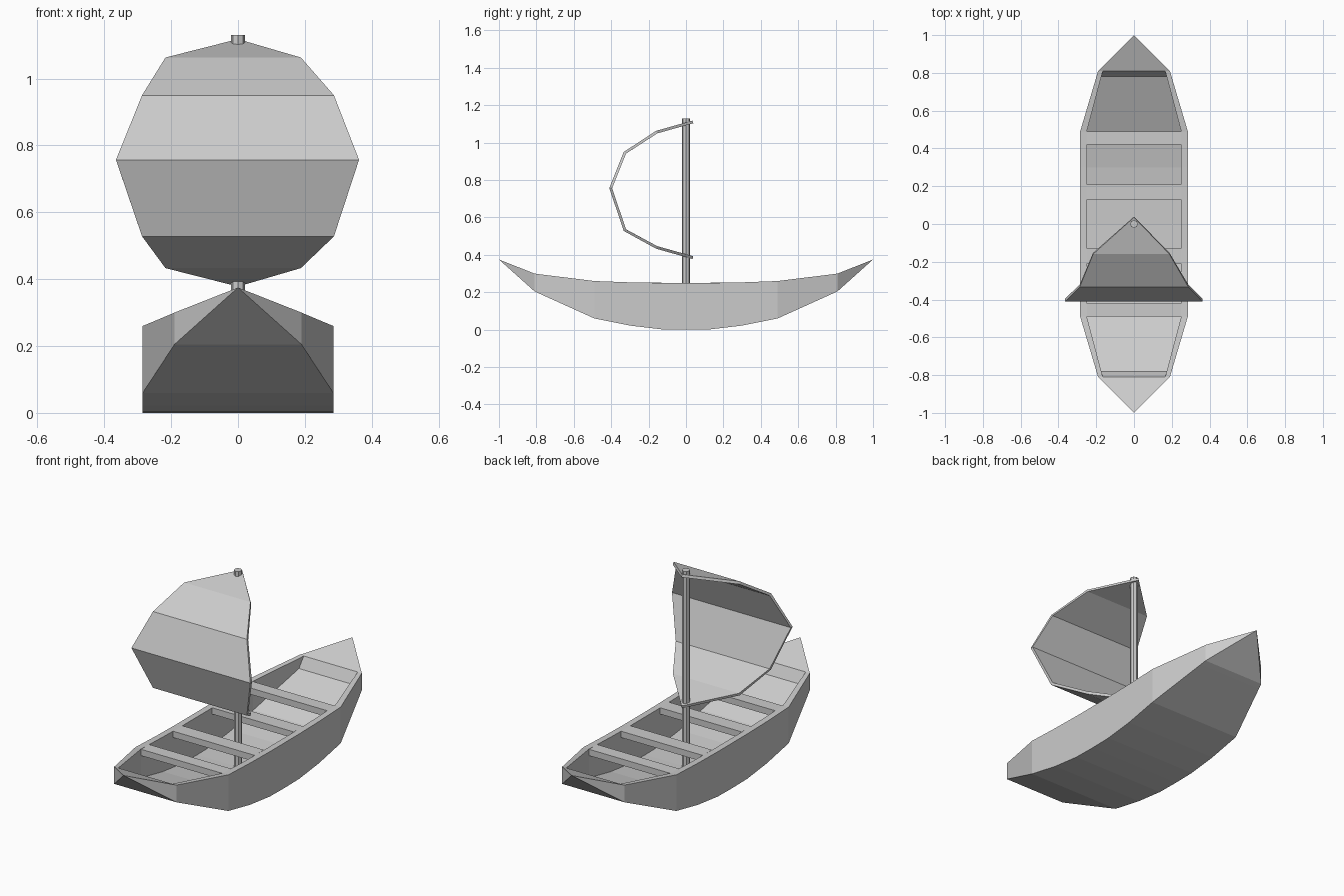
import bpy, bmesh

cube = bpy.data.objects.get("Cube")
if cube:
    bpy.data.objects.remove(cube, do_unlink=True)

grey = bpy.data.materials.new("light_grey")
grey.use_nodes = True
grey.diffuse_color = (0.6, 0.6, 0.6, 1)
grey.node_tree.nodes["Principled BSDF"].inputs["Base Color"].default_value = (0.6, 0.6, 0.6, 1)


def finish(name, bm, fix_normals=True):
    """Turn a bmesh into a named, coloured object."""
    if fix_normals:
        bmesh.ops.recalc_face_normals(bm, faces=bm.faces)
    mesh = bpy.data.meshes.new(name)
    bm.to_mesh(mesh)
    bm.free()
    mesh.materials.append(grey)
    obj = bpy.data.objects.new(name, mesh)
    bpy.context.collection.objects.link(obj)
    return obj


# Hull half: y, half width, keel z, rim z, inner half width, floor z
half = [
    (0.00, 0.285, 0.000, 0.250, 0.250, 0.040),
    (0.13, 0.285, 0.002, 0.250, 0.250, 0.042),
    (0.30, 0.285, 0.022, 0.253, 0.250, 0.062),
    (0.49, 0.285, 0.060, 0.260, 0.250, 0.100),
    (0.78, 0.199, 0.191, 0.296, 0.173, 0.240),
    (0.81, 0.190, 0.205, 0.300, 0.165, 0.300),
]
stations = [(-s[0], *s[1:]) for s in reversed(half[1:])] + half

# Hull: open shell lofted through the stations, closed to a point at each end
bm = bmesh.new()
rings = []
for y, w, keel, rim, wi, floor in stations:
    right = [(w, keel), (w, rim), (wi, rim), (wi, floor)]
    loop = right + [(-x, z) for x, z in reversed(right)]
    rings.append([bm.verts.new((x, y, z)) for x, z in loop])
for a, b in zip(rings, rings[1:]):
    for i in range(8):
        j = (i + 1) % 8
        bm.faces.new((a[i], a[j], b[j], b[i]))
for ring, y in ((rings[0], -1), (rings[-1], 1)):
    tip = bm.verts.new((0, y, 0.375))
    for i in range(8):
        bm.faces.new((ring[i], ring[(i + 1) % 8], tip))
bmesh.ops.remove_doubles(bm, verts=bm.verts, dist=0.0005)
finish("hull", bm)

# Benches: thin planks across the hull
for side, end in ((-1, "front"), (1, "rear")):
    for place, y, depth, top in (("inner", 0.17, 0.08, 0.251), ("outer", 0.455, 0.07, 0.258)):
        bm = bmesh.new()
        bmesh.ops.create_cube(bm, size=1)
        bmesh.ops.scale(bm, vec=(0.5, depth, 0.035), verts=bm.verts)
        bmesh.ops.translate(bm, vec=(0, side * y, top - 0.0175), verts=bm.verts)
        finish(f"{end}_{place}_bench", bm)

# Mast
bm = bmesh.new()
bmesh.ops.create_cone(bm, cap_ends=True, segments=8, radius1=0.021, radius2=0.021, depth=1.09)
bmesh.ops.translate(bm, vec=(0, 0, 0.585), verts=bm.verts)
finish("mast", bm)

# Sail: folded panels bulging forward, pointed at both ends
rows = [
    (-0.16, 0.433, -0.217, 0.188),
    (-0.333, 0.528, -0.287, 0.287),
    (-0.41, 0.757, -0.365, 0.362),
    (-0.333, 0.950, -0.287, 0.287),
    (-0.16, 1.063, -0.217, 0.188),
]
bm = bmesh.new()
pairs = [(bm.verts.new((l, y, z)), bm.verts.new((r, y, z))) for y, z, l, r in rows]
for (l0, r0), (l1, r1) in zip(pairs, pairs[1:]):
    bm.faces.new((l0, r0, r1, l1))
foot = bm.verts.new((0, 0.035, 0.378))
peak = bm.verts.new((0, 0.035, 1.118))
bm.faces.new((foot, pairs[0][1], pairs[0][0]))
bm.faces.new((pairs[-1][0], pairs[-1][1], peak))
sail = finish("sail", bm, fix_normals=False)
solid = sail.modifiers.new("cloth_thickness", 'SOLIDIFY')
solid.thickness = 0.015
solid.offset = -1
